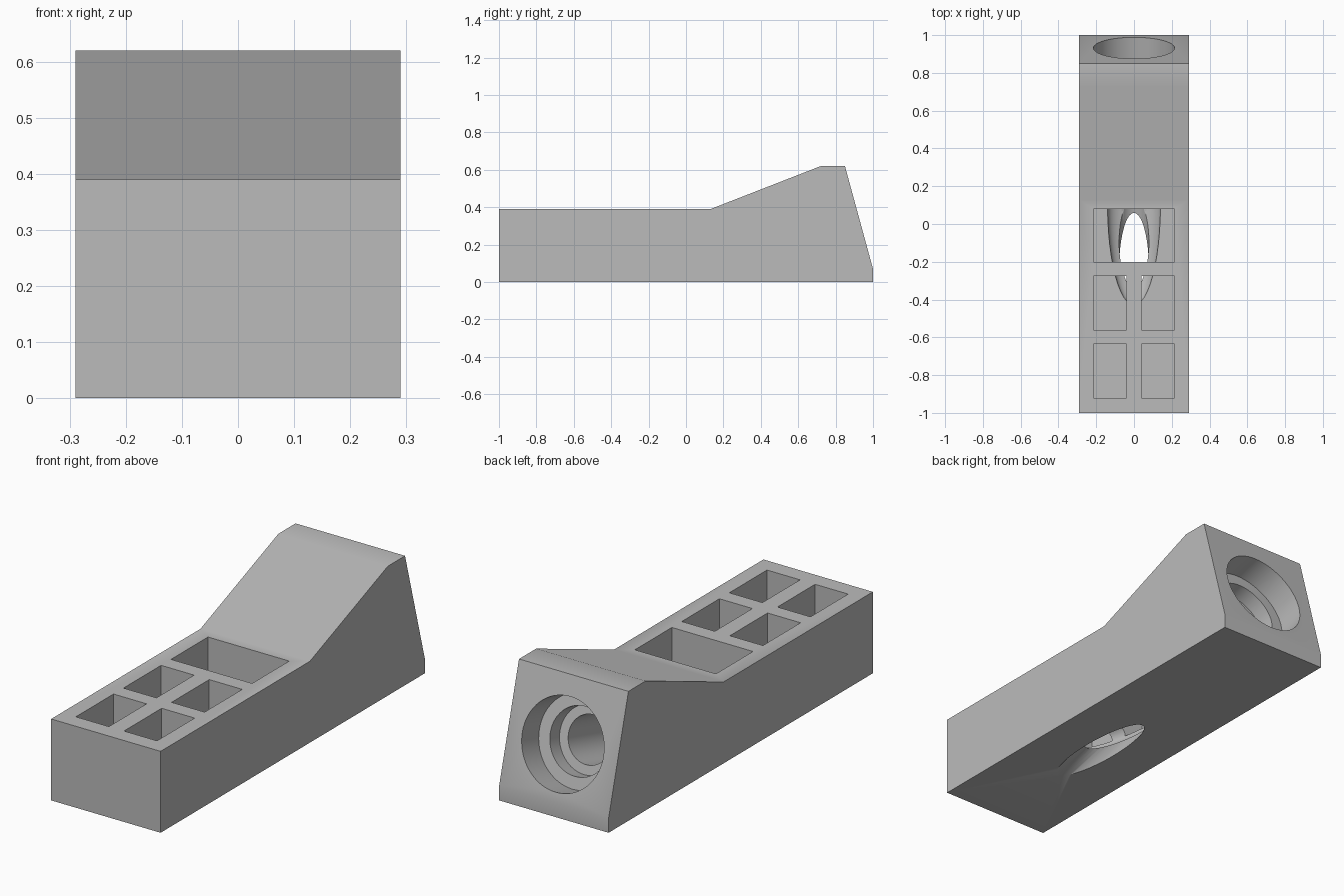
import bpy, bmesh, math
from mathutils import Vector, Matrix

cube = bpy.data.objects.get("Cube")
if cube:
    bpy.data.objects.remove(cube, do_unlink=True)

grey = bpy.data.materials.new("plain grey")
grey.use_nodes = True
grey.diffuse_color = (0.5, 0.5, 0.5, 1)
grey.node_tree.nodes["Principled BSDF"].inputs["Base Color"].default_value = (0.5, 0.5, 0.5, 1)


def add_object(name, bm):
    bmesh.ops.recalc_face_normals(bm, faces=bm.faces)
    mesh = bpy.data.meshes.new(name)
    bm.to_mesh(mesh)
    bm.free()
    mesh.materials.append(grey)
    obj = bpy.data.objects.new(name, mesh)
    bpy.context.collection.objects.link(obj)
    return obj


# Wedge-backed block: side profile extruded across x
profile = [(-1, 0), (1, 0), (1, 0.07), (0.85, 0.62), (0.72, 0.62), (0.13, 0.39), (-1, 0.39)]
bm = bmesh.new()
side = bm.faces.new([bm.verts.new((-0.29, y, z)) for y, z in profile])
ext = bmesh.ops.extrude_face_region(bm, geom=[side])
bmesh.ops.translate(bm, vec=(0.58, 0, 0),
                    verts=[v for v in ext["geom"] if isinstance(v, bmesh.types.BMVert)])
body = add_object("block_body", bm)


def cut(bm):
    cutter = add_object("cutter", bm)
    cutter.hide_render = True
    mod = body.modifiers.new("cut", "BOOLEAN")
    mod.operation = "DIFFERENCE"
    mod.solver = "EXACT"
    mod.object = cutter
    bpy.context.view_layer.objects.active = body
    bpy.ops.object.modifier_apply(modifier=mod.name)
    bpy.data.objects.remove(cutter, do_unlink=True)


def cut_box(x0, x1, y0, y1, z0, z1):
    bm = bmesh.new()
    size = Matrix.Diagonal((x1 - x0, y1 - y0, z1 - z0, 1))
    centre = Matrix.Translation(((x0 + x1) / 2, (y0 + y1) / 2, (z0 + z1) / 2))
    bmesh.ops.create_cube(bm, size=1, matrix=centre @ size)
    cut(bm)


# Stepped bore, square to the sloping back face and leaving through the base
mouth = Vector((0, 0.932, 0.32))
axis = Vector((0, -0.55, -0.15)).normalized()
turn = axis.to_track_quat("Z", "Y").to_matrix().to_4x4()


def cut_bore(radius, start, end):
    bm = bmesh.new()
    place = Matrix.Translation(mouth + axis * (start + end) / 2)
    bmesh.ops.create_cone(bm, cap_ends=True, segments=64, radius1=radius, radius2=radius,
                          depth=end - start, matrix=place @ turn)
    cut(bm)


cut_bore(0.215, -0.2, 0.134)
cut_bore(0.157, 0, 0.21)
cut_bore(0.112, 0.1, 0.62)
cut_bore(0.079, 0.5, 1.9)

# Rounded channel under the pockets
bm = bmesh.new()
bmesh.ops.create_uvsphere(bm, u_segments=48, v_segments=24, radius=1,
                          matrix=Matrix.Translation((0, 0.1, 0.1)) @ Matrix.Diagonal((0.14, 0.53, 0.08, 1)))
bmesh.ops.bisect_plane(bm, geom=bm.verts[:] + bm.edges[:] + bm.faces[:],
                       plane_co=(0, 0.08, 0), plane_no=(0, 1, 0), clear_outer=True)
bmesh.ops.holes_fill(bm, edges=[e for e in bm.edges if e.is_boundary])
cut(bm)

# One wide pocket and four small ones
FLOOR = 0.1
cut_box(-0.215, 0.215, -0.2, 0.08, FLOOR, 0.8)
for y0, y1 in ((-0.56, -0.275), (-0.92, -0.635)):
    for x0, x1 in ((-0.215, -0.04), (0.04, 0.215)):
        cut_box(x0, x1, y0, y1, FLOOR, 0.8)

# Smooth bores with crisp edges
bpy.ops.object.select_all(action="DESELECT")
body.select_set(True)
bpy.context.view_layer.objects.active = body
bpy.ops.object.shade_smooth_by_angle(angle=math.radians(30))
